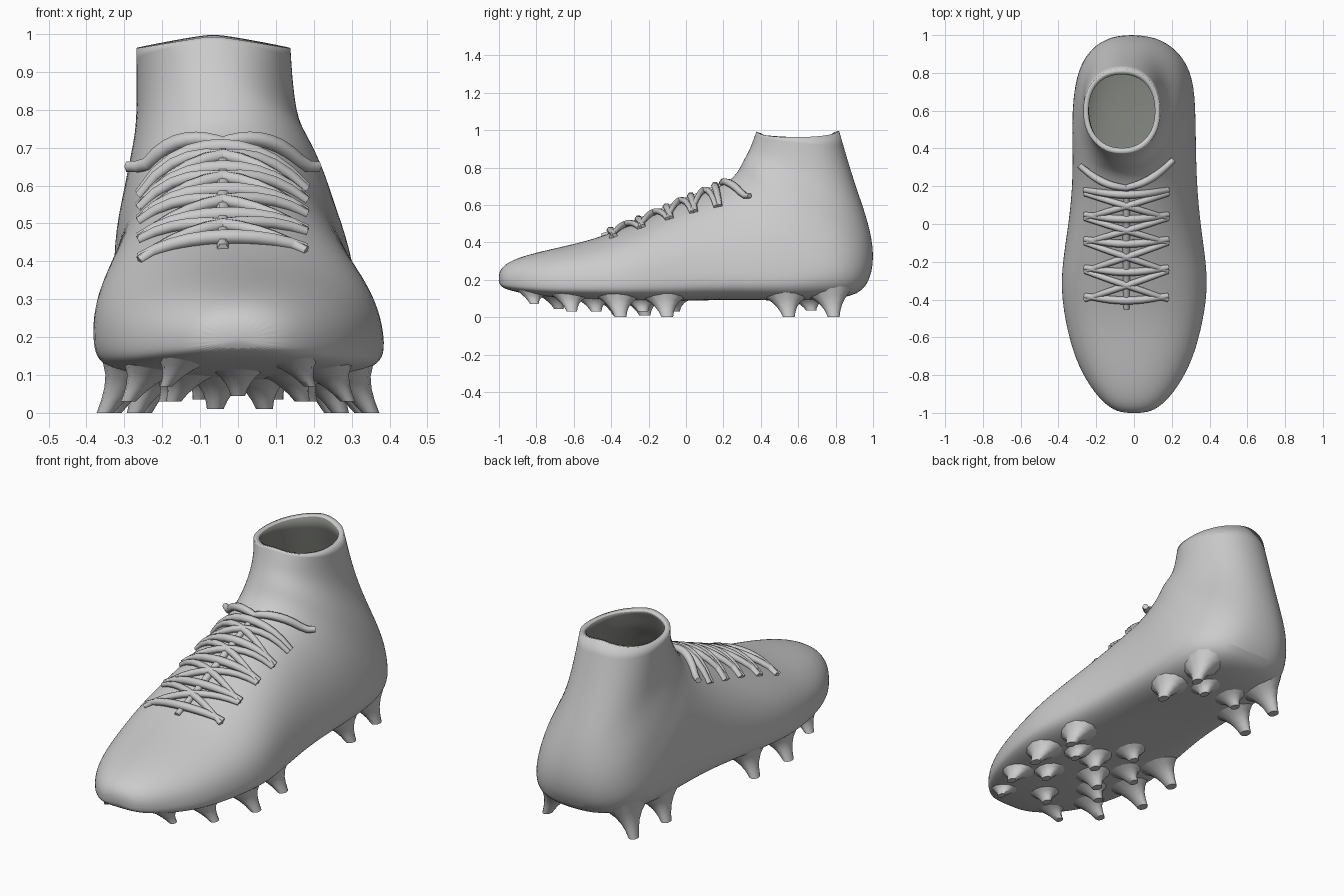
import bpy, bmesh, math
from mathutils import Vector
from mathutils.bvhtree import BVHTree

old = bpy.data.objects.get("Cube")
if old:
    bpy.data.objects.remove(old, do_unlink=True)


def material(name, colour):
    mat = bpy.data.materials.new(name)
    mat.use_nodes = True
    mat.diffuse_color = colour
    mat.node_tree.nodes["Principled BSDF"].inputs["Base Color"].default_value = colour
    return mat


grey = material("plain_grey", (0.6, 0.6, 0.6, 1))
lining = material("dark_lining", (0.24, 0.25, 0.225, 1))


def mesh_object(name, bm):
    bmesh.ops.recalc_face_normals(bm, faces=bm.faces)
    mesh = bpy.data.meshes.new(name)
    bm.to_mesh(mesh)
    bm.free()
    mesh.materials.append(grey)
    obj = bpy.data.objects.new(name, mesh)
    bpy.context.collection.objects.link(obj)
    return obj


def smooth(obj, degrees):
    bpy.ops.object.select_all(action="DESELECT")
    obj.select_set(True)
    bpy.context.view_layer.objects.active = obj
    bpy.ops.object.shade_smooth_by_angle(angle=math.radians(degrees))


def loft(bm, rings):
    loops = [[bm.verts.new(p) for p in ring] for ring in rings]
    n = len(loops[0])
    for a, b in zip(loops, loops[1:]):
        for i in range(n):
            j = (i + 1) % n
            bm.faces.new((a[i], a[j], b[j], b[i]))
    return loops


# Boot sections, fanning from the toe round the heel to the ankle opening:
# instep (y, z), sole or heel (y, z), half width, middle x, instep shift in x
sections = [
    (-1.005, .23, -1.0, .17, .07, 0, 0),
    (-.975, .285, -.955, .145, .15, 0, 0),
    (-.87, .33, -.86, .125, .235, 0, 0),
    (-.7, .37, -.72, .105, .315, 0, 0),
    (-.5, .415, -.52, .095, .368, .003, -.01),
    (-.3, .49, -.3, .085, .396, .01, -.03),
    (-.1, .58, -.05, .085, .358, .015, -.05),
    (.08, .66, .25, .095, .325, .02, -.06),
    (.2, .71, .6, .085, .325, .02, -.07),
    (.26, .76, .86, .098, .322, .02, -.07),
    (.285, .80, .975, .15, .30, .01, -.06),
    (.305, .84, 1.015, .32, .272, -.01, -.035),
    (.335, .89, .975, .52, .222, -.04, -.02),
    (.355, .94, .9, .72, .208, -.06, 0),
    (.375, .995, .82, 1.0, .205, -.065, 0),
]
SIDES = 28


def section_ring(index):
    ty, tz, by, bz, width, mid, shift = sections[index]
    ankle = min(1, max(0, (index - 8) / 4))
    centre = .27 + .23 * ankle
    low_power = 3.3 - 1.1 * ankle
    ring = []
    for k in range(SIDES):
        angle = 2 * math.pi * k / SIDES
        c, s = math.cos(angle), math.sin(angle)
        power = low_power if c < 0 else 2.2
        along = math.copysign(abs(c) ** (2 / power), c)
        across = math.copysign(abs(s) ** (2 / power), s)
        t = centre + along * ((1 - centre) if c > 0 else centre)
        y, z = by + (ty - by) * t, bz + (tz - bz) * t
        if index == len(sections) - 1:
            z -= .035 * abs(s)
        ring.append((mid + shift * t + width * across, y, z))
    return ring


bm = bmesh.new()
loops = loft(bm, [section_ring(i) for i in range(len(sections))])
bm.faces.new(loops[0])
boot = mesh_object("boot_upper", bm)
boot.data.materials.append(lining)
# Orient the shell outward before giving it thickness
sole_face = min(boot.data.polygons, key=lambda p: p.center.z)
if sole_face.normal.z > 0:
    boot.data.flip_normals()
boot.modifiers.new("rounding", "SUBSURF").levels = 2
boot.modifiers["rounding"].render_levels = 2
smooth(boot, 50)
wall = boot.modifiers.new("wall", "SOLIDIFY")
wall.thickness, wall.offset, wall.material_offset = .028, -1, 1

# Surface lookup so that studs and lacing follow the boot
bpy.context.view_layer.update()
surface = BVHTree.FromObject(boot, bpy.context.evaluated_depsgraph_get())


def surface_height(x, y, from_z, direction, fallback):
    hit = surface.ray_cast(Vector((x, y, from_z)), Vector((0, 0, direction)))[0]
    return hit.z if hit else fallback


# Studs: flared tapers whose wide roots melt into the sole surface
studs = []
for y, x, tip in [(-.83, .19, .07), (-.63, .29, .03), (-.37, .35, 0),
                  (-.12, .33, 0), (.53, .27, 0), (.77, .25, 0),
                  (.65, .1, .035), (-.25, .19, .03), (-.5, .17, .03)]:
    studs += [(side * x, y, tip) for side in (-1, 1)]
studs += [(0, -.7, .045), (-.06, -.38, .01), (.07, -.24, .01), (-.05, -.08, .03)]
bm = bmesh.new()
for x, y, tip in studs:
    size = 1 - 4 * tip
    rings = []
    for t, radius in [(0, .027), (.25, .035), (.5, .048), (.75, .068), (1, .1)]:
        radius *= size
        ring = []
        for a in range(12):
            angle = a * math.pi / 6
            px = x * (1 - .22 * t) + radius * .85 * math.cos(angle)
            py = y + .02 - .02 * t + radius * 1.15 * math.sin(angle)
            root = surface_height(px, py, -.1, 1, .15) + .006
            ring.append((px, py, tip + (min(root, .2) - tip) * t))
        rings.append(ring)
    ends = loft(bm, rings)
    bm.faces.new(ends[0])
    bm.faces.new(ends[-1])
smooth(mesh_object("sole_studs", bm), 45)


def strand(name, ends, radius, lift, bow=0, lowest=0):
    (x0, y0), (x1, y1) = ends
    curve = bpy.data.curves.new(name, "CURVE")
    curve.dimensions = "3D"
    curve.bevel_depth, curve.bevel_resolution = radius, 1
    curve.use_fill_caps = True
    spline = curve.splines.new("POLY")
    steps = 10
    spline.points.add(steps)
    for i, point in enumerate(spline.points):
        t = i / steps
        arch = math.sin(math.pi * t)
        x, y = x0 + (x1 - x0) * t, y0 + (y1 - y0) * t - bow * arch
        z = surface_height(x, y, 2, -1, .5) + lift * (.3 + .7 * arch)
        point.co = (x, y, max(z, lowest), 1)
        point.radius = .75 + .25 * arch
    curve.materials.append(grey)
    obj = bpy.data.objects.new(name, curve)
    bpy.context.collection.objects.link(obj)


# Laces: straight bars with crossings between each pair of rows
rows = [-.4, -.25, -.1, .03, .16]
LEFT, RIGHT = .18, -.26
for i, y in enumerate(rows):
    strand(f"lace_bar_{i}", [(RIGHT, y + .02), (LEFT, y + .02)], .021, .016, .025)
for i, (low, high) in enumerate(zip(rows, rows[1:])):
    strand(f"lace_cross_a_{i}", [(RIGHT, low), (LEFT, high)], .018, .018)
    strand(f"lace_cross_b_{i}", [(LEFT, low), (RIGHT, high)], .018, .018)
strand("lace_top_right", [(-.29, .31), (-.03, .19)], .021, .022, .03, .65)
strand("lace_top_left", [(.21, .34), (-.05, .19)], .021, .022, .03, .65)

# Raised tongue line beneath the laces
strand("tongue_ridge", [(-.04, -.45), (-.04, .2)], .02, .002)
